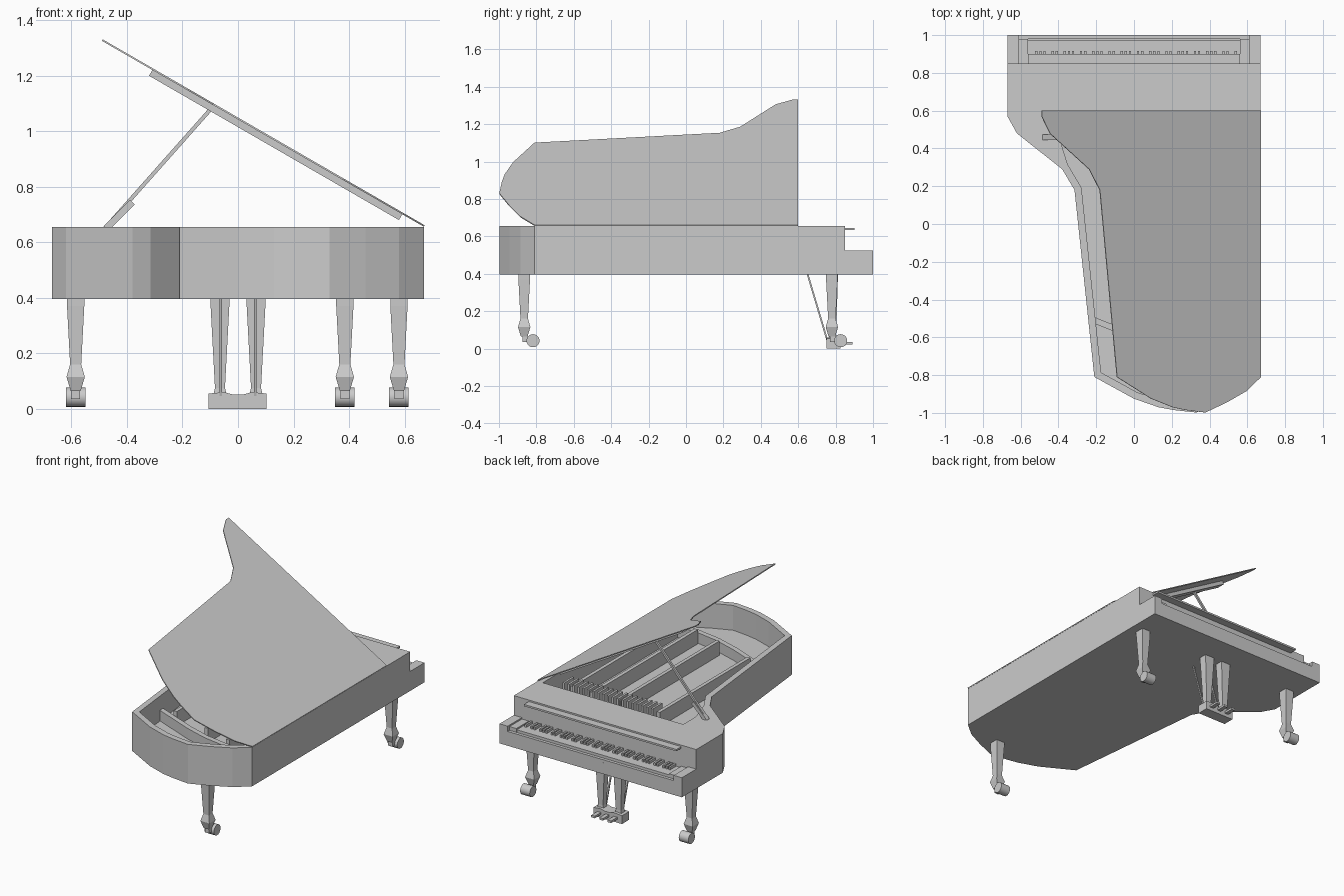
import bpy, bmesh, math
from mathutils import Vector, Matrix

if "Cube" in bpy.data.objects:
    bpy.data.objects.remove(bpy.data.objects["Cube"])


def finish(name, bm):
    bmesh.ops.recalc_face_normals(bm, faces=bm.faces[:])
    me = bpy.data.meshes.new(name)
    bm.to_mesh(me)
    bm.free()
    ob = bpy.data.objects.new(name, me)
    bpy.context.collection.objects.link(ob)
    return ob


def add_box(bm, x0, x1, y0, y1, z0, z1):
    m = Matrix.Translation(((x0 + x1) / 2, (y0 + y1) / 2, (z0 + z1) / 2)) @ \
        Matrix.Diagonal((x1 - x0, y1 - y0, z1 - z0, 1))
    bmesh.ops.create_cube(bm, size=1, matrix=m)


def boxes(name, *specs):
    bm = bmesh.new()
    for s in specs:
        add_box(bm, *s)
    return finish(name, bm)


def bar(name, p, q, w, h):
    """Square-section bar from p to q."""
    p, q = Vector(p), Vector(q)
    bm = bmesh.new()
    d = q - p
    m = Matrix.Translation((p + q) / 2) @ d.to_track_quat('Y', 'Z').to_matrix().to_4x4() @ \
        Matrix.Diagonal((w, d.length, h, 1))
    bmesh.ops.create_cube(bm, size=1, matrix=m)
    return finish(name, bm)


def loft(name, rings):
    """Skin a list of equal-length closed rings, capping both ends."""
    bm = bmesh.new()
    rs = [[bm.verts.new(p) for p in r] for r in rings]
    n = len(rs[0])
    for a, b in zip(rs, rs[1:]):
        for i in range(n):
            j = (i + 1) % n
            bm.faces.new((a[i], a[j], b[j], b[i]))
    bm.faces.new(rs[0])
    bm.faces.new(rs[-1])
    return finish(name, bm)


def at(pts, z):
    return [(x, y, z) for x, y in pts]


def inset(pts, d):
    """Mitred inset of a clockwise outline."""
    out = []
    for i, p in enumerate(pts):
        p = Vector(p)
        a = (p - Vector(pts[i - 1])).normalized()
        b = (Vector(pts[(i + 1) % len(pts)]) - p).normalized()
        na, nb = Vector((a.y, -a.x)), Vector((b.y, -b.x))
        out.append(p + (na + nb) * d / (1 + na.dot(nb)))
    return out


def square(x, y, wx, wy, z):
    return [(x + sx * wx / 2, y + sy * wy / 2, z)
            for sx, sy in ((-1, -1), (1, -1), (1, 1), (-1, 1))]


# Plan outline without the two keyboard-end corners
curve = [(.67, -.81), (.58, -.885), (.46, -.945), (.33, -.998), (.21, -.985),
         (.13, -.97), (0, -.925), (-.21, -.81), (-.315, .18), (-.38, .29),
         (-.57, .44), (-.62, .48), (-.67, .57)]

# Case: outer wall, rim top, inner wall and floor in one skin
outer = [(.67, .85)] + curve + [(-.67, .85)]
inner = [(max(p.x, -.40), min(p.y, .6)) for p in inset(outer, .038)]
loft("case", [at(outer, .395), at(outer, .655), at(inner, .655), at(inner, .49)])

# Keyboard end
boxes("keybed", (-.67, .67, .85, 1, .395, .47))
boxes("key_cheeks", *[(min(s * .61, s * .67), max(s * .61, s * .67), .85, 1, .47, .525)
                      for s in (-1, 1)])
boxes("key_end_blocks", *[(min(s * .56, s * .61), max(s * .56, s * .61), .85, .98, .47, .515)
                          for s in (-1, 1)])
boxes("key_slip", (-.61, .61, .98, 1, .47, .49))
boxes("white_keys", (-.56, .56, .85, .975, .47, .505))
kw = 1.12 / 52
boxes("black_keys", *[(.56 - (i + 1) * kw - .006, .56 - (i + 1) * kw + .006, .85, .915, .505, .522)
                      for i in range(51) if i % 7 in (0, 2, 3, 5, 6)])
boxes("fallboard_lip", (-.56, .56, .84, .9, .633, .645))

# Lid, hinged along the straight side and raised by 30 degrees
hinge = Matrix.Translation((.67, 0, .656)) @ Matrix.Rotation(math.radians(30), 4, 'Y')
lid_pts = [(x - .67, y) for x, y in [(.67, .6)] + curve + [(-.67, .6)]]
lid = loft("lid", [at(lid_pts, 0), at(lid_pts, .006)])
lid.matrix_world = hinge
batten = boxes("lid_batten", (-1.13, -.09, .43, .49, -.024, 0))
batten.matrix_world = hinge

# Lid prop
bar("lid_prop", (-.48, .46, .65), (-.10, .46, 1.078), .014, .014)
bar("lid_prop_sleeve", (-.475, .46, .65), (-.38, .46, .745), .03, .024)

# Frame inside the case: long braces, curved tail bar, dampers
for x, y0, y1 in ((-.09, -.53, .42), (.2, -.62, .42), (.4, -.68, .42), (.55, -.68, .42)):
    boxes("frame_brace", (x - .012, x + .012, y0, y1, .49, .585))
tail = [(-.24, -.48), (-.08, -.545), (.08, -.61), (.24, -.66), (.42, -.69), (.63, -.68)]
tail_back = [(x, y - .035) for x, y in reversed(tail)]
loft("frame_tail_bar", [at(tail + tail_back, .49), at(tail + tail_back, .56)])
boxes("dampers", *[(x - .007, x + .007, .33, .43, .49, .60)
                   for x in [-.05 + .036 * i for i in range(19)]])

# Legs with casters
leg_profile = [(.395, .062), (.37, .062), (.16, .04), (.115, .066), (.065, .036)]
for x, y in ((-.585, .78), (.58, .78), (.385, -.865)):
    loft("leg", [square(x, y, w, w, z) for z, w in leg_profile])
    boxes("caster_fork", (x - .016, x + .016, y - .01, y + .04, .035, .065))
    bm = bmesh.new()
    bmesh.ops.create_cone(bm, cap_ends=True, segments=20, radius1=.035, radius2=.035, depth=.07,
                          matrix=Matrix.Translation((x, y + .047, .042)) @
                          Matrix.Rotation(math.pi / 2, 4, 'Y'))
    ob = finish("caster_wheel", bm)
    for f in ob.data.polygons:
        f.use_smooth = len(f.vertices) == 4
    ob.data.set_sharp_from_angle(angle=math.radians(40))

# Pedal lyre
arch = [(-.107, 0), (.103, 0), (.103, .055), (.05, .06), (.02, .052), (-.02, .052),
        (-.05, .06), (-.107, .055)]
loft("pedal_box", [[(x, y, z) for x, z in arch] for y in (.75, .825)])
for s in (-1, 1):
    loft("lyre_post", [square(s * .065, .785, w, d, z)
                       for z, w, d in ((.055, .046, .04), (.075, .036, .036), (.395, .07, .055))])
    bar("lyre_brace", (s * .062, .65, .398), (s * .062, .755, .045), .009, .009)
boxes("pedals", *[(x - .013, x + .013, .82, .89, .022, .036) for x in (-.06, 0, .06)])
